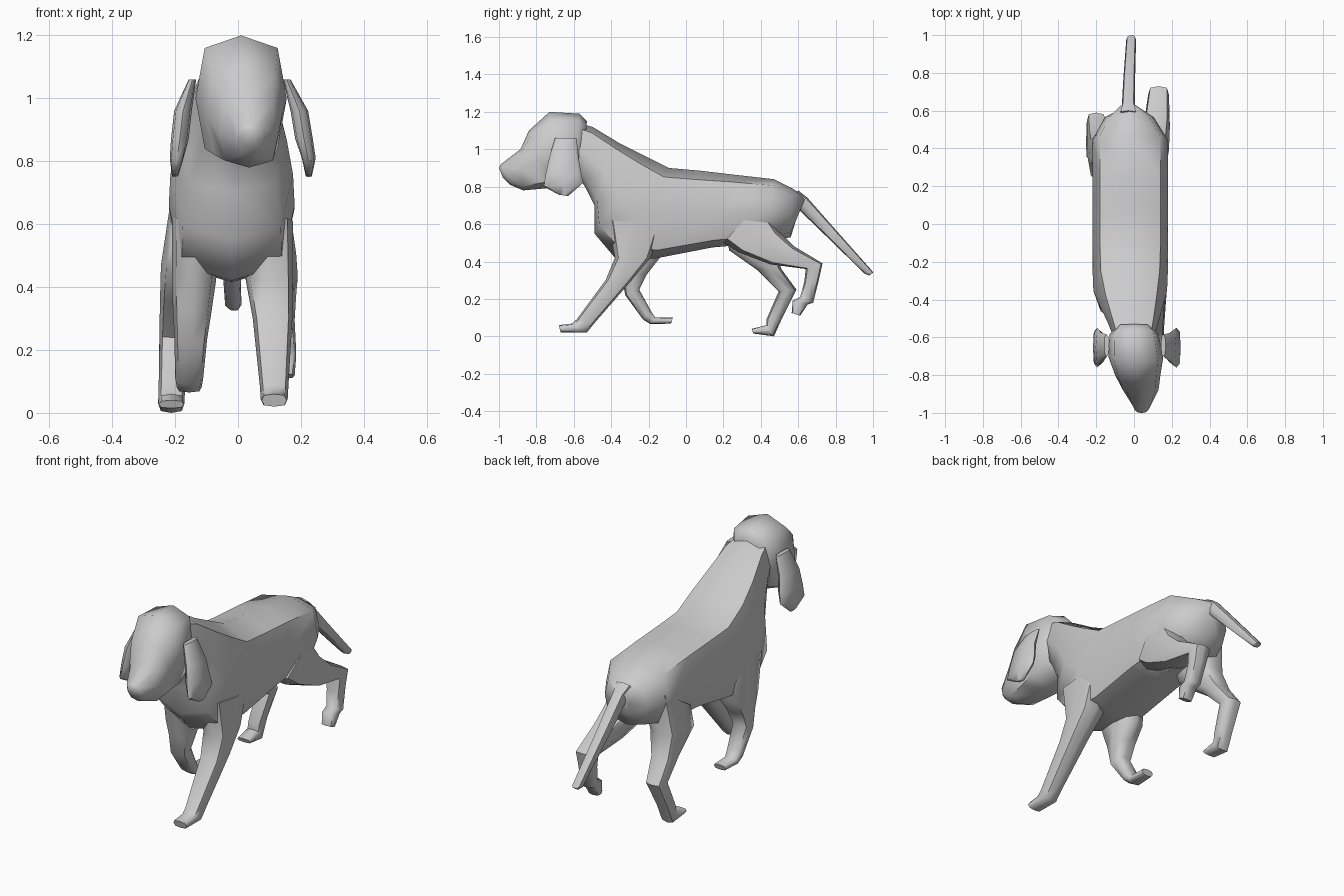
import bpy, bmesh, math
from mathutils import Vector


def loft(name, sections, sides=8, fullness=0.80):
    """Skin rings; each section is (y1, z1, y2, z2, x centre, x half width)."""
    bm = bmesh.new()
    rings = []
    for y1, z1, y2, z2, xc, hw in sections:
        mid = Vector((xc, (y1 + y2) / 2, (z1 + z2) / 2))
        up = Vector((0, (y1 - y2) / 2, (z1 - z2) / 2))
        ring = []
        for i in range(sides):
            a = 2 * math.pi * i / sides
            k = fullness / math.cos(math.pi / 4) if i % 2 else 1
            ring.append(bm.verts.new(mid + Vector((hw, 0, 0)) * math.cos(a) * k + up * math.sin(a) * k))
        rings.append(ring)
    for r, s in zip(rings, rings[1:]):
        for i in range(sides):
            j = (i + 1) % sides
            bm.faces.new((r[i], r[j], s[j], s[i]))
    bm.faces.new(rings[0])
    bm.faces.new(rings[-1])
    bmesh.ops.recalc_face_normals(bm, faces=bm.faces)
    mesh = bpy.data.meshes.new(name)
    bm.to_mesh(mesh)
    bm.free()
    obj = bpy.data.objects.new(name, mesh)
    bpy.context.collection.objects.link(obj)
    bpy.ops.object.select_all(action='DESELECT')
    obj.select_set(True)
    bpy.context.view_layer.objects.active = obj
    bpy.ops.object.shade_smooth_by_angle(angle=math.radians(60))
    return obj


# Neck, chest and rump
loft("body", [
    (-0.62, 1.15, -0.62, 0.92, 0.00, 0.10),
    (-0.50, 1.12, -0.54, 0.80, -0.005, 0.135),
    (-0.36, 1.035, -0.49, 0.70, -0.015, 0.17),
    (-0.22, 0.965, -0.49, 0.55, -0.02, 0.195),
    (-0.09, 0.90, -0.38, 0.42, -0.02, 0.20),
    (0.08, 0.885, -0.17, 0.415, -0.02, 0.20),
    (0.25, 0.865, 0.14, 0.475, -0.02, 0.20),
    (0.47, 0.84, 0.42, 0.50, -0.02, 0.20),
    (0.57, 0.79, 0.56, 0.53, -0.025, 0.13),
    (0.64, 0.745, 0.58, 0.60, -0.03, 0.04)])

# Head with muzzle
loft("head", [
    (-0.53, 1.15, -0.55, 0.88, 0.00, 0.09),
    (-0.57, 1.19, -0.60, 0.84, 0.00, 0.13),
    (-0.73, 1.20, -0.68, 0.80, 0.01, 0.145),
    (-0.84, 1.10, -0.76, 0.79, 0.02, 0.12),
    (-0.885, 1.00, -0.87, 0.78, 0.035, 0.095),
    (-0.99, 0.92, -0.94, 0.81, 0.04, 0.045),
    (-1.0, 0.90, -0.98, 0.85, 0.04, 0.025)])

# Hanging ears: the same outline with a different outward swing
for name, side, swing in (("right_ear", 1, (0.155, 0.195, 0.21, 0.225, 0.225)),
                          ("left_ear", -1, (0.145, 0.175, 0.185, 0.195, 0.20))):
    outline = [(-0.70, 1.06, -0.585, 1.06, 0.012), (-0.73, 0.96, -0.575, 0.96, 0.028),
               (-0.75, 0.87, -0.56, 0.87, 0.028), (-0.76, 0.80, -0.55, 0.82, 0.022),
               (-0.68, 0.757, -0.63, 0.75, 0.01)]
    loft(name, [(*o[:4], side * x, o[4]) for o, x in zip(outline, swing)])

# Front legs: right reaches forward, left is folded back
loft("right_front_leg", [
    (-0.42, 0.62, -0.12, 0.60, 0.085, 0.09),
    (-0.38, 0.42, -0.19, 0.42, 0.10, 0.075),
    (-0.43, 0.30, -0.29, 0.30, 0.11, 0.063),
    (-0.585, 0.09, -0.49, 0.07, 0.115, 0.045),
    (-0.61, 0.068, -0.53, 0.02, 0.115, 0.043),
    (-0.68, 0.06, -0.67, 0.02, 0.115, 0.04)])
loft("left_front_leg", [
    (-0.42, 0.62, -0.12, 0.62, -0.13, 0.08),
    (-0.38, 0.42, -0.14, 0.42, -0.14, 0.07),
    (-0.345, 0.33, -0.21, 0.33, -0.145, 0.062),
    (-0.325, 0.22, -0.25, 0.25, -0.15, 0.052),
    (-0.23, 0.09, -0.19, 0.14, -0.155, 0.045),
    (-0.19, 0.065, -0.165, 0.10, -0.155, 0.04),
    (-0.08, 0.068, -0.07, 0.10, -0.155, 0.035)])

# Hind legs: right is lifted, left stands
loft("right_hind_leg", [
    (0.40, 0.72, 0.20, 0.50, 0.08, 0.09),
    (0.50, 0.56, 0.28, 0.45, 0.10, 0.085),
    (0.58, 0.48, 0.45, 0.385, 0.12, 0.07),
    (0.73, 0.39, 0.64, 0.36, 0.13, 0.055),
    (0.71, 0.30, 0.632, 0.29, 0.135, 0.045),
    (0.68, 0.18, 0.61, 0.21, 0.145, 0.04),
    (0.65, 0.17, 0.57, 0.19, 0.145, 0.04),
    (0.61, 0.11, 0.565, 0.125, 0.145, 0.035)])
loft("left_hind_leg", [
    (0.50, 0.72, 0.22, 0.55, -0.13, 0.09),
    (0.47, 0.48, 0.23, 0.46, -0.16, 0.085),
    (0.51, 0.36, 0.38, 0.355, -0.185, 0.063),
    (0.59, 0.25, 0.495, 0.24, -0.20, 0.05),
    (0.52, 0.11, 0.43, 0.09, -0.21, 0.042),
    (0.47, 0.0, 0.43, 0.06, -0.212, 0.042),
    (0.36, 0.015, 0.35, 0.04, -0.212, 0.04)])

# Tail
loft("tail", [
    (0.60, 0.78, 0.55, 0.70, -0.03, 0.05),
    (0.65, 0.74, 0.59, 0.69, -0.03, 0.035),
    (0.80, 0.57, 0.75, 0.535, -0.025, 0.031),
    (0.995, 0.35, 0.955, 0.335, -0.015, 0.026),
    (1.0, 0.34, 0.98, 0.325, -0.012, 0.015)])
